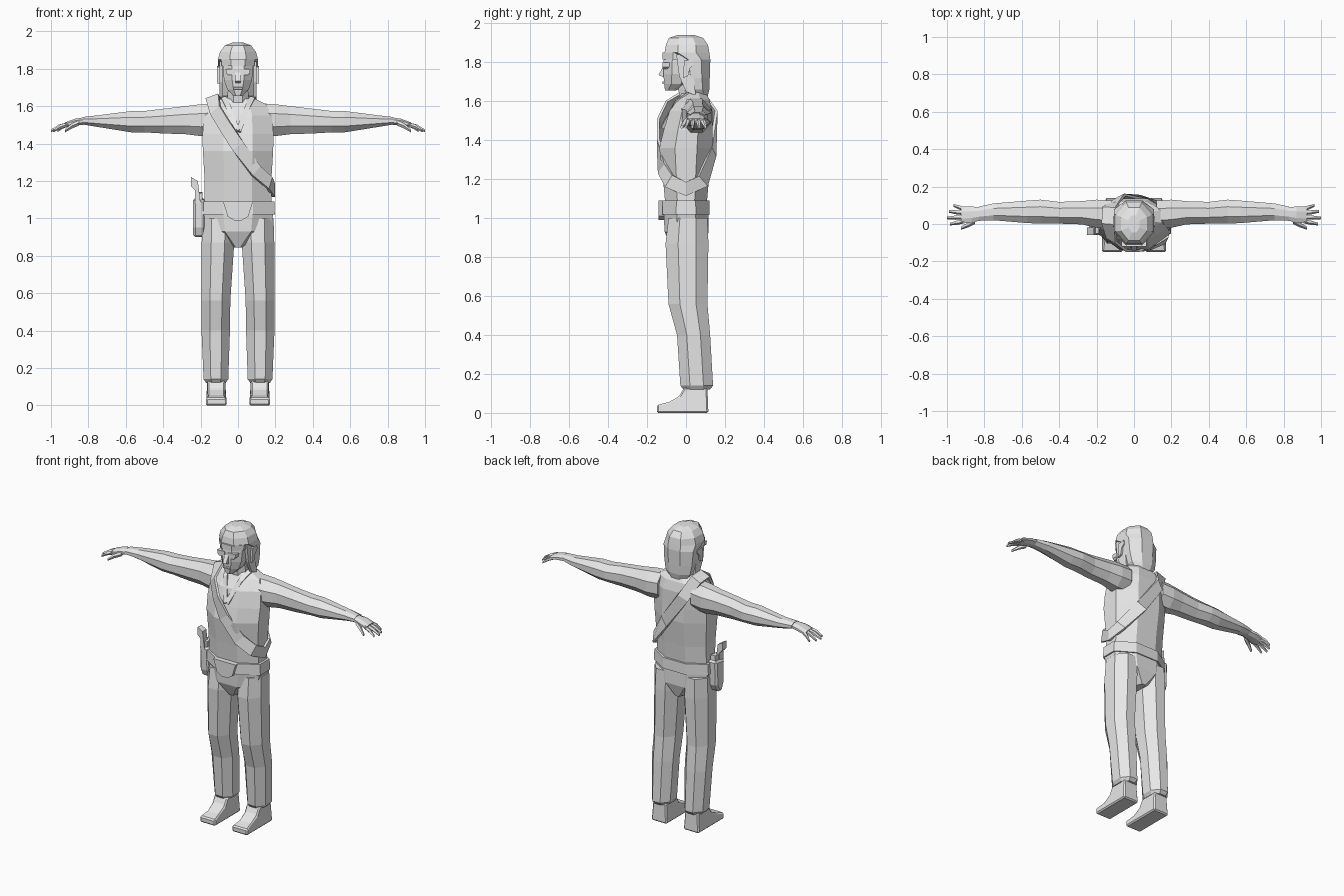
import bpy
import bmesh
import math
from mathutils import Vector

default_cube = bpy.data.objects.get("Cube")
if default_cube:
    bpy.data.objects.remove(default_cube, do_unlink=True)

# One plain material for the whole figure
grey = bpy.data.materials.new("light grey")
grey.use_nodes = True
colour = (0.8, 0.8, 0.8, 1)
grey.diffuse_color = colour
grey.node_tree.nodes["Principled BSDF"].inputs["Base Color"].default_value = colour


def finish(name, bm, mirrored=False, bevel=0):
    """Turn a bmesh into a flat-shaded object, optionally mirrored across x."""
    bmesh.ops.recalc_face_normals(bm, faces=bm.faces)
    mesh = bpy.data.meshes.new(name)
    bm.to_mesh(mesh)
    bm.free()
    mesh.materials.append(grey)
    obj = bpy.data.objects.new(name, mesh)
    bpy.context.collection.objects.link(obj)
    if bevel:
        modifier = obj.modifiers.new("bevel", 'BEVEL')
        modifier.width = bevel
        modifier.segments = 1
    if mirrored:
        modifier = obj.modifiers.new("mirror", 'MIRROR')
        modifier.use_mirror_merge = False
    return obj


def skin(bm, rings, closed=False):
    """Join vertex rings with quads and cap the ends unless closed."""
    pairs = list(zip(rings, rings[1:]))
    if closed:
        pairs.append((rings[-1], rings[0]))
    for low, high in pairs:
        for i in range(len(low)):
            j = (i + 1) % len(low)
            bm.faces.new((low[i], low[j], high[j], high[i]))
    if not closed:
        bm.faces.new(rings[0])
        bm.faces.new(rings[-1])


def loft(name, sections, axis='Z', sides=8, mirrored=False):
    """Sections: position on the axis, two centre coordinates, two radii."""
    bm = bmesh.new()
    rings = []
    grow = 1 / math.cos(math.pi / sides)
    for pos, a, b, ra, rb in sections:
        ring = []
        for i in range(sides):
            angle = 2 * math.pi * (i + 0.5) / sides
            u = a + ra * grow * math.cos(angle)
            v = b + rb * grow * math.sin(angle)
            ring.append(bm.verts.new((u, v, pos) if axis == 'Z' else (pos, u, v)))
        rings.append(ring)
    skin(bm, rings)
    return finish(name, bm, mirrored)


def prism(name, outline, start, end, axis='X', mirrored=False, bevel=0):
    """Extrude an outline: (y, z) points along x, or (x, z) points along y."""
    bm = bmesh.new()
    rings = []
    for depth in (start, end):
        rings.append([bm.verts.new((depth, p, z) if axis == 'X' else (p, depth, z))
                      for p, z in outline])
    skin(bm, rings)
    return finish(name, bm, mirrored, bevel)


def band(name, points, width, thickness, closed=False, mirrored=False):
    """Flat strip lying on the body along a path."""
    bm = bmesh.new()
    path = [Vector(p) for p in points]
    count = len(path)
    rings = []
    for i, p in enumerate(path):
        before = path[i - 1] if closed or i else p
        after = path[(i + 1) % count] if closed or i < count - 1 else p
        tangent = (after - before).normalized()
        outward = Vector((p.x, p.y, max(0, p.z - 1.56) * 4))
        outward -= tangent * outward.dot(tangent)
        outward.normalize()
        side = tangent.cross(outward) * width / 2
        lift = outward * thickness
        rings.append([bm.verts.new(q) for q in
                      (p - side - lift, p + side - lift, p + side, p - side)])
    skin(bm, rings, closed)
    return finish(name, bm, mirrored)


# Shirt, pelvis and belt
loft("shirt", [
    (1.06, 0, 0, .18, .105), (1.2, 0, 0, .178, .118), (1.36, 0, 0, .188, .137),
    (1.45, 0, .01, .19, .125), (1.55, 0, .025, .18, .11),
    (1.61, 0, .04, .15, .08), (1.65, 0, .04, .07, .055)])
loft("pelvis", [
    (.845, 0, .01, .03, .08), (.93, 0, .003, .17, .113),
    (1.03, 0, 0, .19, .115), (1.08, 0, 0, .188, .113)])
loft("belt", [(1.02, 0, 0, .197, .122), (1.09, 0, 0, .194, .12)])
prism("belt_pouch", [(-.08, 1.09), (-.055, 1.01), (-.02, .99), (.02, .99),
                     (.055, 1.01), (.08, 1.09)], -.14, -.11, axis='Y')

# Trousers and shoes
loft("trouser_leg", [
    (1.0, .105, .01, .085, .1), (.87, .107, .005, .087, .11),
    (.56, .118, .01, .077, .1), (.4, .119, .039, .076, .085),
    (.14, .118, .055, .066, .084), (.12, .118, .055, .052, .068)], mirrored=True)
shoe = prism("shoe", [(-.15, 0), (.115, 0), (.11, .13), (-.01, .13), (-.035, .085),
                      (-.09, .055), (-.15, .04)], .06, .172, mirrored=True, bevel=.008)
for vert in shoe.data.vertices:
    if vert.co.z > .05:
        vert.co.x = .117 + (vert.co.x - .117) * .85

# Arms and hands
loft("arm", [
    (.12, .05, 1.53, .075, .085), (.2, .055, 1.525, .075, .085),
    (.28, .06, 1.525, .062, .075), (.4, .06, 1.52, .058, .066),
    (.5, .066, 1.517, .064, .057), (.57, .065, 1.517, .06, .057),
    (.75, .065, 1.52, .045, .031), (.83, .055, 1.522, .038, .02)],
    axis='X', mirrored=True)
loft("palm", [
    (.81, .055, 1.522, .032, .02), (.87, .05, 1.515, .044, .018),
    (.925, .048, 1.5, .045, .013)], axis='X', mirrored=True)


def finger(name, root, tip, radius):
    middle = [(a + b) / 2 for a, b in zip(root, tip)]
    middle[2] += .006
    loft(name, [(*root, radius, radius), (*middle, radius, radius),
                (*tip, radius * .6, radius * .6)], axis='X', sides=5, mirrored=True)


for label, root_y, tip_x, tip_y in (("index", .015, .985, 0), ("middle", .037, 1, .033),
                                    ("ring", .06, .99, .068), ("little", .082, .965, .1)):
    finger(label + "_finger", (.91, root_y, 1.502), (tip_x, tip_y, 1.468), .01)
finger("thumb", (.85, .015, 1.51), (.925, -.022, 1.468), .012)

# Neck, face and hair
loft("neck", [(1.58, 0, .03, .065, .06), (1.72, 0, .01, .05, .055)])
loft("face", [
    (1.655, 0, -.08, .025, .028), (1.69, 0, -.05, .058, .062),
    (1.74, 0, -.042, .075, .074), (1.8, 0, -.04, .08, .076),
    (1.87, 0, -.035, .08, .07)])
loft("hair", [
    (1.62, 0, .07, .06, .04), (1.66, 0, .062, .088, .058),
    (1.72, 0, .053, .1, .069), (1.815, 0, .045, .107, .08),
    (1.85, 0, .005, .107, .115), (1.89, 0, .005, .096, .108),
    (1.925, 0, 0, .07, .088), (1.94, 0, 0, .03, .045)])
loft("headband", [(1.815, 0, -.03, .088, .09), (1.85, 0, -.03, .09, .09)])
prism("side_lock", [(-.05, 1.84), (.03, 1.84), (.05, 1.63), (.0, 1.65), (-.035, 1.73)],
      .082, .1, mirrored=True)
prism("ear", [(-.015, 1.72), (.01, 1.73), (.02, 1.77), (.04, 1.79), (.038, 1.815),
              (-.01, 1.81)], .098, .112, mirrored=True)
prism("nose", [(-.11, 1.79), (-.142, 1.735), (-.11, 1.722)], -.013, .013)
prism("mouth", [(-.1, 1.705), (-.122, 1.7), (-.122, 1.692), (-.1, 1.686)], -.024, .024)
prism("eye_lens", [(.012, 1.8), (.066, 1.8), (.064, 1.777), (.052, 1.766),
                   (.022, 1.766), (.013, 1.777)], -.121, -.085, axis='Y', mirrored=True)

# Collar and shoulder strap
band("collar", [(.078, .01, 1.65), (.055, -.055, 1.605), (.004, -.128, 1.47)],
     .028, .02, mirrored=True)
band("shoulder_strap", [
    (-.14, .0, 1.655), (-.125, -.09, 1.58), (-.07, -.135, 1.49), (0, -.15, 1.385),
    (.1, -.128, 1.255), (.175, -.09, 1.19), (.198, 0, 1.15), (.175, .09, 1.19),
    (.06, .145, 1.34), (-.08, .148, 1.53), (-.135, .09, 1.645)],
    .072, .015, closed=True)

# Holster with pistol grip on the right hip
prism("holster", [(-.06, 1.1), (.03, 1.11), (.025, .95), (.0, .9), (-.035, .9),
                  (-.055, .95)], -.24, -.175, bevel=.012)
prism("pistol_grip", [(-.2, 1.08), (-.215, 1.2), (-.25, 1.22), (-.25, 1.17), (-.23, 1.15),
                      (-.23, 1.08)], -.06, -.02, axis='Y')
prism("pistol_frame", [(-.05, 1.08), (-.05, 1.135), (.015, 1.14), (.02, 1.08)], -.222, -.19)
